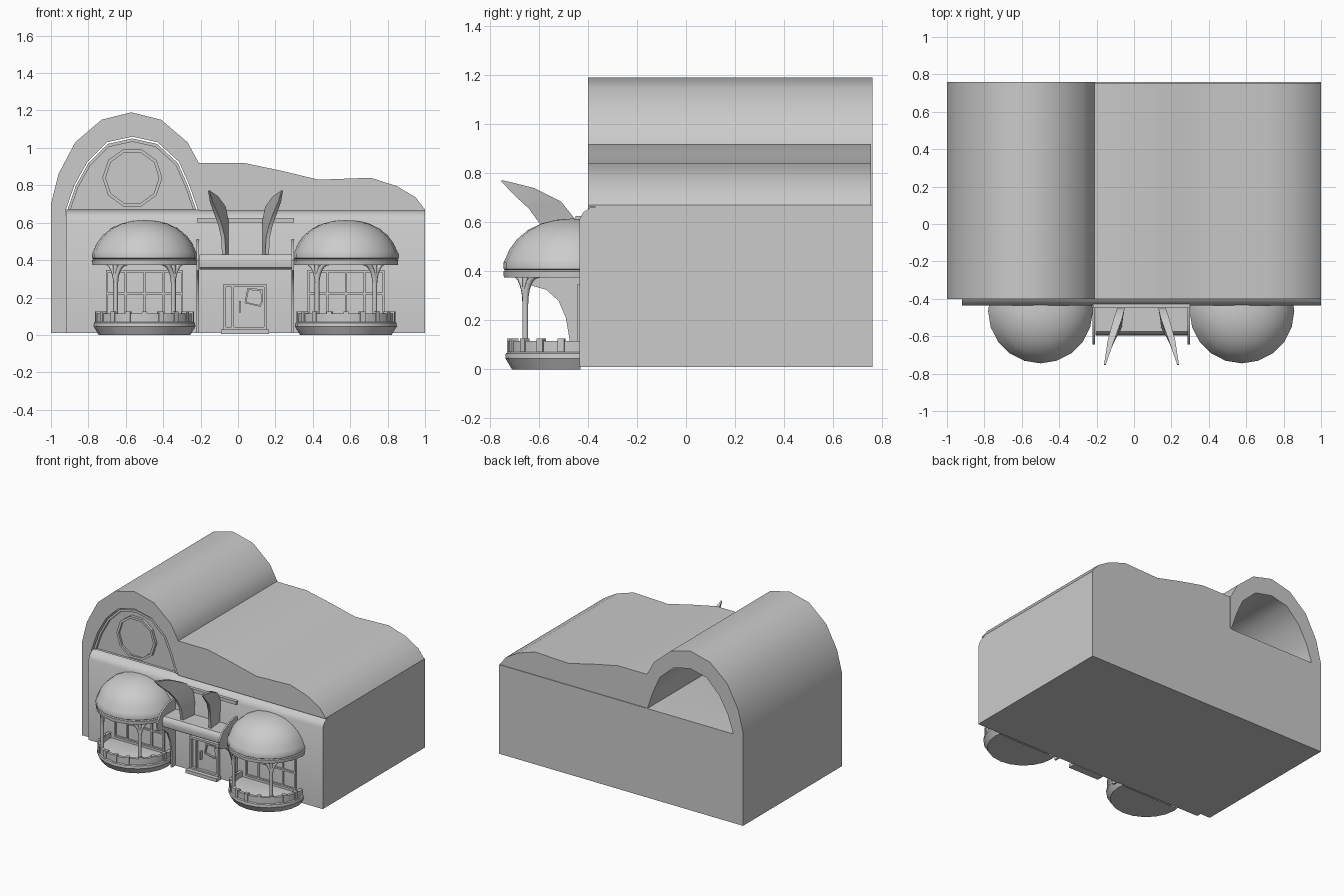
import bpy, bmesh, math
from mathutils import Vector
from math import sin, cos, radians, pi

if "Cube" in bpy.data.objects:
    bpy.data.objects.remove(bpy.data.objects["Cube"])


def finish(name, bm, angle=35):
    bmesh.ops.recalc_face_normals(bm, faces=bm.faces)
    me = bpy.data.meshes.new(name)
    bm.to_mesh(me)
    bm.free()
    me.polygons.foreach_set("use_smooth", [True] * len(me.polygons))
    me.set_sharp_from_angle(angle=radians(angle))
    ob = bpy.data.objects.new(name, me)
    bpy.context.collection.objects.link(ob)
    return ob


def place(axis, p, t):
    return (t, p[0], p[1]) if axis == 'x' else (p[0], t, p[1])


def prism(name, pts, a, b, axis='y'):
    """Extrude a closed profile along x or y."""
    bm = bmesh.new()
    va = [bm.verts.new(place(axis, p, a)) for p in pts]
    vb = [bm.verts.new(place(axis, p, b)) for p in pts]
    n = len(pts)
    bm.faces.new(va)
    bm.faces.new(vb)
    for i in range(n):
        j = (i + 1) % n
        bm.faces.new((va[i], va[j], vb[j], vb[i]))
    return finish(name, bm)


def ring(name, outer, inner, a, b):
    """Frame between two closed outlines facing -y."""
    bm = bmesh.new()
    loops = [[bm.verts.new(place('y', p, t)) for p in pts]
             for pts, t in ((outer, a), (inner, a), (inner, b), (outer, b))]
    n = len(outer)
    for k in range(4):
        l, m = loops[k], loops[(k + 1) % 4]
        for i in range(n):
            j = (i + 1) % n
            bm.faces.new((l[i], l[j], m[j], m[i]))
    return finish(name, bm)


def box(name, x0, x1, y0, y1, z0, z1):
    return prism(name, [(x0, z0), (x1, z0), (x1, z1), (x0, z1)], y0, y1)


def lathe(name, profile, cx, cy, n=20, cut=-0.43):
    """Spin an (r, z) profile and trim what lies behind the wall."""
    bm = bmesh.new()
    vs = [bm.verts.new((r, 0, z)) for r, z in profile]
    es = [bm.edges.new(e) for e in zip(vs, vs[1:])]
    bmesh.ops.spin(bm, geom=vs + es, axis=(0, 0, 1), cent=(0, 0, 0), steps=n, angle=2 * pi)
    bmesh.ops.remove_doubles(bm, verts=bm.verts, dist=1e-4)
    bmesh.ops.translate(bm, verts=bm.verts, vec=(cx, cy, 0))
    bmesh.ops.bisect_plane(bm, geom=bm.verts[:] + bm.edges[:] + bm.faces[:],
                           plane_co=(0, cut, 0), plane_no=(0, 1, 0), clear_outer=True)
    return finish(name, bm)


def tube(name, paths, radius):
    cu = bpy.data.curves.new(name, 'CURVE')
    cu.dimensions = '3D'
    cu.bevel_depth = radius
    cu.bevel_resolution = 1
    cu.use_fill_caps = True
    for pts in paths:
        sp = cu.splines.new('POLY')
        sp.points.add(len(pts) - 1)
        for q, p in zip(sp.points, pts):
            q.co = (*p, 1)
    ob = bpy.data.objects.new(name, cu)
    bpy.context.collection.objects.link(ob)
    bpy.ops.object.select_all(action='DESELECT')
    ob.select_set(True)
    bpy.context.view_layer.objects.active = ob
    bpy.ops.object.convert(target='MESH')
    return ob


# Main hall with a rounded front eave
prism("main_hall", [(-.435, .01), (-.435, .61), (-.42, .64), (-.39, .66), (-.33, .67),
                    (.76, .67), (.76, .01)], -.92, 1.0, 'x')
box("centre_cornice", -.22, .30, -.45, -.42, .60, .625)

# Open barrel vault with its long left leg
inner = [(-.92, .67), (-.875, .80), (-.805, .925), (-.70, 1.03), (-.565, 1.06),
         (-.43, 1.03), (-.315, .925), (-.26, .80), (-.215, .67)]
outer = [(-1, .01), (-1, .70), (-.96, .86), (-.87, 1.03), (-.73, 1.15), (-.57, 1.19),
         (-.41, 1.15), (-.27, 1.03), (-.21, .92), (-.21, .67)]
prism("barrel_vault", outer + inner[::-1] + [(-.92, .01)], -.40, .76)

# Wavy roof
prism("wavy_roof", [(-.21, .665), (-.21, .92), (.03, .92), (.23, .878), (.43, .83), (.71, .84),
                    (.85, .795), (.95, .735), (1.0, .67), (1.0, .665)], -.40, .755)


# Recessed gable with trim and ten-sided window
def shrink(k):
    return [(-.57 + (x + .57) * k, .67 + (z - .67) * k) for x, z in inner]


prism("gable_wall", shrink(.94), -.37, -.345)
ring("gable_trim", shrink(.975), shrink(.93), -.39, -.345)


def decagon(r):
    return [(-.565 + r * cos(i * pi / 5), .84 + r * sin(i * pi / 5)) for i in range(10)]


ring("round_window_frame", decagon(.16), decagon(.142), -.39, -.36)
prism("round_window_pane", decagon(.145), -.376, -.36)

# Two domed half-round pavilions
CY = -.465
for side, cx in (("left", -.50), ("right", .577)):
    lathe(side + "_dome", [(0, .385), (.25, .385), (.255, .375), (.278, .375), (.28, .40), (.273, .405),
                           (.28, .41), (.28, .435), (.272, .45), (.255, .49), (.225, .53), (.18, .568),
                           (.125, .595), (.065, .61), (0, .615)], cx, CY)
    lathe(side + "_base", [(0, 0), (.245, 0), (.272, .045), (.27, .065), (.255, .075), (0, .075)], cx, CY)
    lathe(side + "_parapet", [(.262, .07), (.262, .115), (.24, .115), (.24, .07)], cx, CY)

    def on_ring(deg, z, r=.245):
        a = radians(deg - 90)
        return (cx + r * cos(a), CY + r * sin(a), z)

    # Parapet posts
    for k in range(-4, 5):
        x, y, _ = on_ring(k * 20, 0, .252)
        post = box(side + "_parapet_post", -.014, .014, -.014, .014, .07, .125)
        post.location = (x, y, 0)
        post.rotation_euler.z = radians(k * 20)
    # Columns with branching arches
    paths = []
    for a in (-39, 39):
        paths.append([on_ring(a, .07), on_ring(a, .38)])
        for s in (-1, 1):
            paths.append([on_ring(a + s * 17 * (1 - cos(t)), .27 + .115 * sin(t))
                          for t in [i * pi / 12 for i in range(7)]])
    tube(side + "_columns", paths, .013)
    # Shop window bars behind the columns
    for i in range(5):
        x = cx - .2 + i * .1
        box(side + "_window_upright", x - .006, x + .006, -.445, -.43, .10, .34)
    for z in (.10, .22, .34):
        box(side + "_window_rail", cx - .206, cx + .206, -.445, -.43, z - .006, z + .006)

# Porch canopy with a rounded front beam, and curved side brackets
prism("porch_canopy", [(-.43, .35), (-.575, .35), (-.59, .36), (-.595, .39), (-.59, .415),
                       (-.575, .43), (-.43, .43)], -.205, .285, 'x')
for x in (-.215, .293):
    prism("porch_bracket", [(-.43, .01), (-.43, .51), (-.52, .50), (-.60, .46), (-.645, .40), (-.64, .345),
                            (-.57, .325), (-.52, .28), (-.49, .21), (-.475, .12), (-.475, .01)],
          x - .006, x + .006, 'x')

# Entrance door and step
ring("door_frame", [(-.08, .03), (.155, .03), (.155, .27), (-.08, .27)],
     [(-.065, .042), (.14, .042), (.14, .255), (-.065, .255)], -.455, -.43)
box("door_mullion", -.035, -.022, -.452, -.43, .04, .26)
ring("door_window", [(.035, .17), (.12, .15), (.135, .18), (.13, .245), (.05, .25)],
     [(.045, .175), (.115, .16), (.125, .182), (.12, .236), (.057, .24)], -.448, -.43)
box("door_handle", .005, .015, -.46, -.43, .12, .18)
box("door_step", -.09, .165, -.485, -.43, .005, .03)

# Pair of curved horns rising above the porch, mirrored about the entrance
# rows: front y, z, x left, x right; back y, z, x left, x right
rows = [(-.55, .42, -.085, -.065, -.43, .42, -.075, -.05),
        (-.565, .52, -.09, -.07, -.435, .53, -.08, -.05),
        (-.59, .585, -.105, -.085, -.45, .61, -.09, -.05),
        (-.64, .655, -.13, -.11, -.51, .685, -.11, -.065),
        (-.70, .71, -.15, -.135, -.62, .74, -.14, -.105),
        (-.755, .768, -.16, -.152, -.75, .772, -.16, -.15)]
for side in (-1, 1):
    bm = bmesh.new()
    prev = None
    for yf, zf, a, b, yb, zb, c, d in rows:
        sec = [bm.verts.new((.04 + side * (.04 - x), y, z))
               for x, y, z in ((a, yf, zf), (b, yf, zf), (d, yb, zb), (c, yb, zb))]
        if prev:
            for i in range(4):
                j = (i + 1) % 4
                bm.faces.new((prev[i], prev[j], sec[j], sec[i]))
        else:
            bm.faces.new(sec)
        prev = sec
    bm.faces.new(prev)
    finish("left_horn" if side < 0 else "right_horn", bm)
